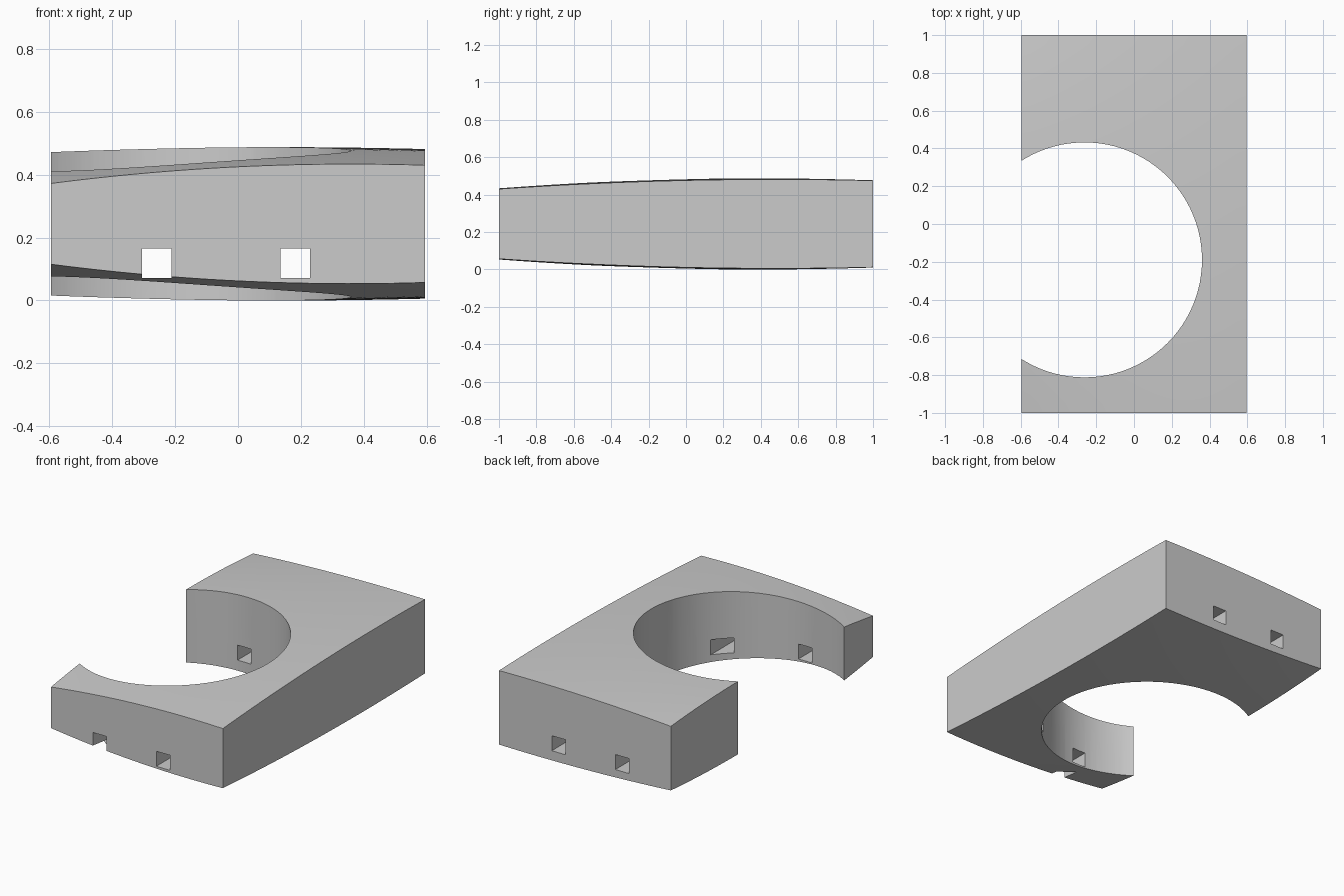
import bpy
import bmesh

cube = bpy.data.objects.get("Cube")
if cube:
    bpy.data.objects.remove(cube, do_unlink=True)

HALF_X, HALF_Y, MID_Z = 0.595, 1.0, 0.2435
# Top heights at the left, middle and right, each from front to back
HEIGHTS = ((0.372, 0.466, 0.444), (0.425, 0.483, 0.472), (0.430, 0.476, 0.475))

grey = bpy.data.materials.new("plain grey")
grey.use_nodes = True
colour = (0.6, 0.6, 0.6, 1)
grey.diffuse_color = colour
grey.node_tree.nodes["Principled BSDF"].inputs["Base Color"].default_value = colour


def blend(t, values):
    """Parabola through values at t = -1, 0 and 1."""
    a, b, c = values
    return b + t * (c - a) / 2 + t * t * ((a + c) / 2 - b)


def top_height(x, y):
    return blend(x / HALF_X, [blend(y / HALF_Y, row) for row in HEIGHTS])


def activate(obj):
    bpy.ops.object.select_all(action="DESELECT")
    obj.select_set(True)
    bpy.context.view_layer.objects.active = obj


def carve(target, cutter):
    cutter.hide_render = True
    mod = target.modifiers.new("cut", "BOOLEAN")
    mod.operation = "DIFFERENCE"
    mod.solver = "EXACT"
    mod.object = cutter
    activate(target)
    bpy.ops.object.modifier_apply(modifier=mod.name)
    bpy.data.objects.remove(cutter, do_unlink=True)


# Block with domed top and bottom that mirror each other
bm = bmesh.new()
bmesh.ops.create_grid(bm, x_segments=24, y_segments=40, size=1)
for v in bm.verts:
    v.co.x *= HALF_X
    v.co.y *= HALF_Y
lower = list(bm.verts)
result = bmesh.ops.extrude_face_region(bm, geom=list(bm.faces), use_keep_orig=True)
upper = [g for g in result["geom"] if isinstance(g, bmesh.types.BMVert)]
for v in upper:
    v.co.z = top_height(v.co.x, v.co.y)
for v in lower:
    v.co.z = 2 * MID_Z - top_height(v.co.x, v.co.y)
bmesh.ops.recalc_face_normals(bm, faces=list(bm.faces))
mesh = bpy.data.meshes.new("curved_block")
bm.to_mesh(mesh)
bm.free()
mesh.materials.append(grey)
block = bpy.data.objects.new("curved_block", mesh)
bpy.context.collection.objects.link(block)

# Large round opening that breaks through one side
bpy.ops.mesh.primitive_cylinder_add(vertices=96, radius=0.622, depth=2,
                                    location=(-0.262, -0.19, MID_Z))
bpy.context.object.data.materials.append(grey)
carve(block, bpy.context.object)

# Two square channels running front to back
for x in (-0.258, 0.182):
    bpy.ops.mesh.primitive_cube_add(size=1, location=(x, 0, 0.118))
    channel = bpy.context.object
    channel.scale = (0.094, 3, 0.094)
    channel.data.materials.append(grey)
    bpy.context.view_layer.update()
    carve(block, channel)

activate(block)
bpy.ops.object.shade_smooth_by_angle()
